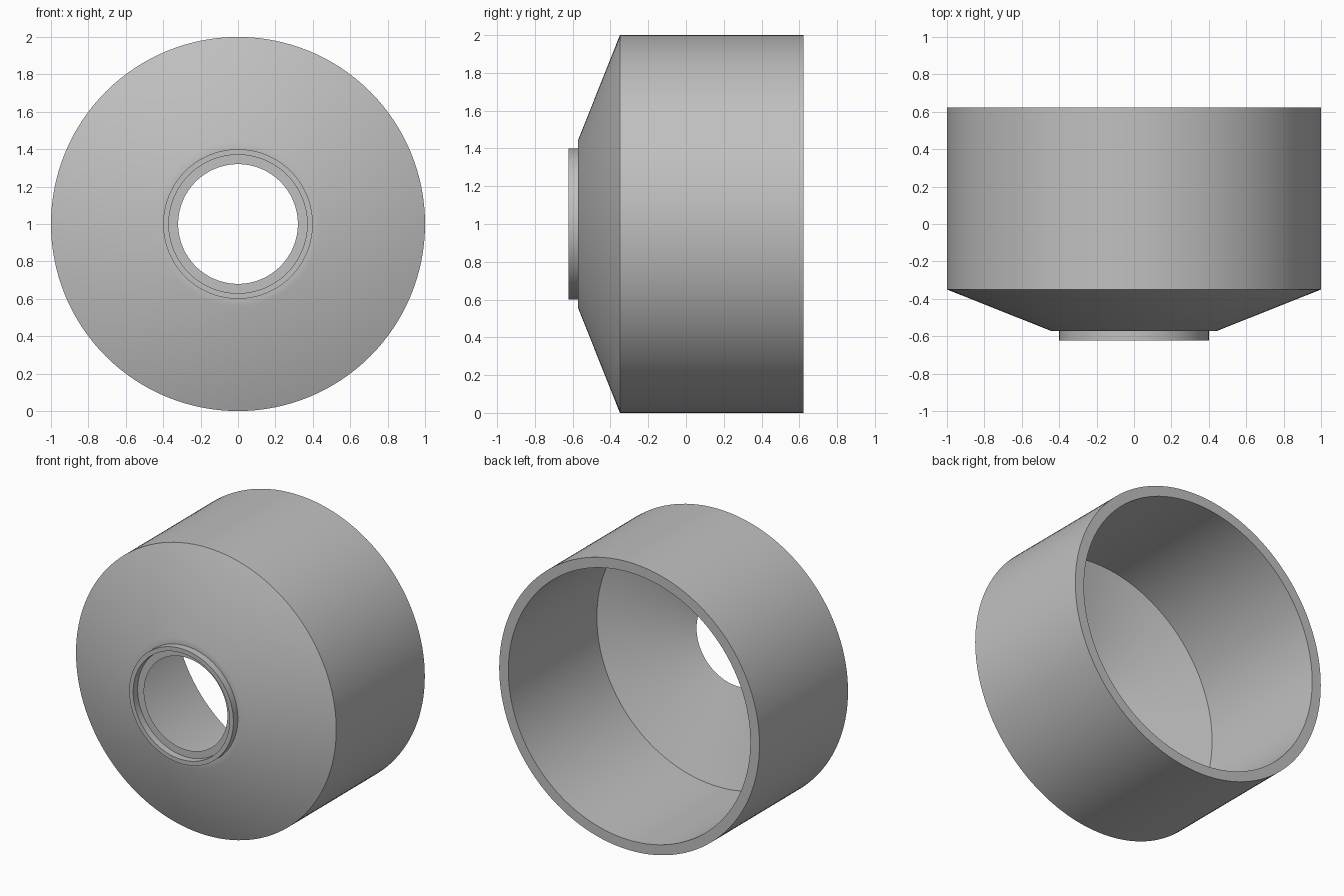
import bpy, bmesh, math
from mathutils import Matrix

cube = bpy.data.objects.get("Cube")
if cube:
    bpy.data.objects.remove(cube, do_unlink=True)

# Single grey material
grey = bpy.data.materials.new("plain_grey")
grey.use_nodes = True
colour = (0.53, 0.53, 0.53, 1)
grey.diffuse_color = colour
grey.node_tree.nodes["Principled BSDF"].inputs["Base Color"].default_value = colour

# Closed wall section as (radius, y): outside shell, front lip, recessed bore, inside shell
profile = [
    (1.0, 0.622), (1.0, -0.35),
    (0.44, -0.573), (0.40, -0.573),
    (0.40, -0.622), (0.37, -0.622),
    (0.37, -0.573), (0.32, -0.573),
    (0.93, -0.35), (0.93, 0.622),
]


def lathe(name, section, steps=128):
    """Revolve a closed section around the y axis, at height 1."""
    bm = bmesh.new()
    verts = [bm.verts.new((r, y, 0)) for r, y in section]
    edges = [bm.edges.new((v, verts[i - 1])) for i, v in enumerate(verts)]
    bmesh.ops.spin(bm, geom=verts + edges, cent=(0, 0, 0), axis=(0, 1, 0),
                   angle=math.tau, steps=steps)
    bmesh.ops.remove_doubles(bm, verts=bm.verts[:], dist=0.0005)
    bmesh.ops.recalc_face_normals(bm, faces=bm.faces[:])
    bmesh.ops.transform(bm, matrix=Matrix.Translation((0, 0, 1)), verts=bm.verts[:])
    mesh = bpy.data.meshes.new(name)
    bm.to_mesh(mesh)
    bm.free()
    obj = bpy.data.objects.new(name, mesh)
    bpy.context.collection.objects.link(obj)
    return obj


# Hollow cup with conical front and lipped hole
housing = lathe("conical_housing", profile)
housing.data.materials.append(grey)
bpy.ops.object.select_all(action="DESELECT")
housing.select_set(True)
bpy.context.view_layer.objects.active = housing
bpy.ops.object.shade_smooth_by_angle(angle=math.radians(30))
